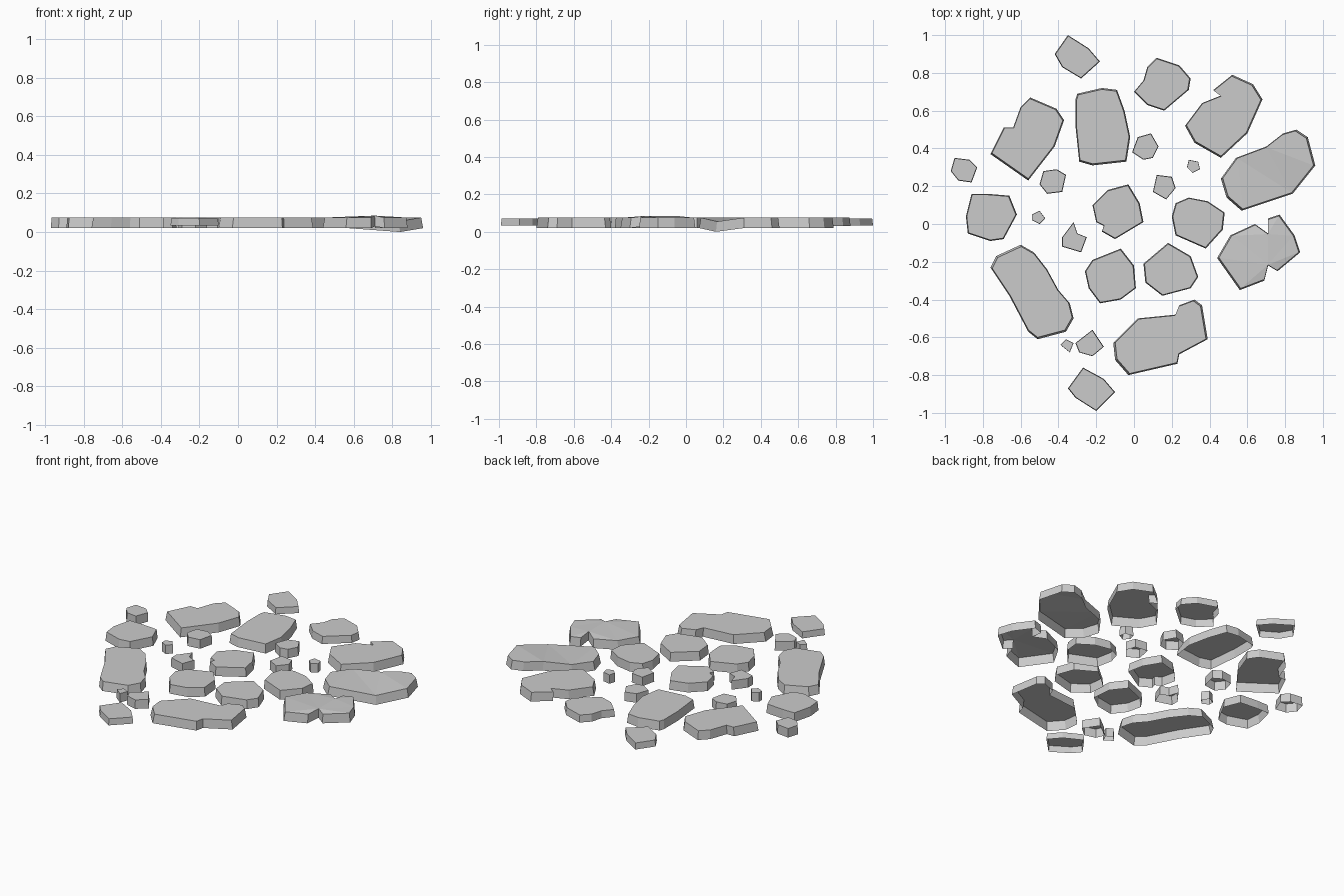
import bpy
import bmesh
from mathutils import Vector

cube = bpy.data.objects.get("Cube")
if cube:
    bpy.data.objects.remove(cube, do_unlink=True)

# Single stone colour
grey = bpy.data.materials.new("stone_grey")
grey.use_nodes = True
grey_colour = (0.6, 0.6, 0.6, 1)
grey.diffuse_color = grey_colour
grey.node_tree.nodes["Principled BSDF"].inputs["Base Color"].default_value = grey_colour

CM = 0.01
TAPER = 0.96


def stone(name, outline, bottom=2.0, top=7.5):
    """Open-bottomed slab: a ground outline raised to a slightly smaller top.
    Points are in hundredths; an optional third value lifts a corner."""
    corners = [Vector((p[0], p[1], p[2] if len(p) > 2 else 0)) for p in outline]
    centre = sum(corners, Vector()) / len(corners)
    bm = bmesh.new()
    lower, upper = [], []
    for c in corners:
        lift = Vector((0, 0, c.z))
        flat = Vector((c.x, c.y, 0))
        middle = Vector((centre.x, centre.y, 0))
        lower.append(bm.verts.new((flat + lift + Vector((0, 0, bottom))) * CM))
        inner = middle.lerp(flat, TAPER)
        upper.append(bm.verts.new((inner + lift + Vector((0, 0, top))) * CM))
    # Side walls, then the top cap
    for i in range(len(corners)):
        j = (i + 1) % len(corners)
        bm.faces.new((lower[i], upper[i], upper[j], lower[j]))
    cap = bm.faces.new(list(reversed(upper)))
    bm.normal_update()
    if cap.normal.z < 0:
        bmesh.ops.reverse_faces(bm, faces=bm.faces[:])
    bmesh.ops.triangulate(bm, faces=[cap])
    mesh = bpy.data.meshes.new(name)
    bm.to_mesh(mesh)
    bm.free()
    mesh.materials.append(grey)
    obj = bpy.data.objects.new(name, mesh)
    bpy.context.collection.objects.link(obj)
    return obj


# Thin end stones
stone("back_end_stone", [(-35, 100), (-24, 93), (-18, 86), (-28, 77), (-38, 83), (-42, 90)],
      bottom=3.3, top=7.2)
stone("front_end_stone", [(-27, -76), (-16, -82), (-10, -89), (-20, -99), (-31, -92), (-35, -87)],
      bottom=3.3, top=7.2)

# Large slabs around the rim
stone("back_left_slab", [(52, 79), (63, 74), (68, 66), (60, 48), (46, 35), (32, 43),
                         (27, 52), (36, 64), (46, 68), (42, 71)])
stone("back_right_slab", [(-55, 67), (-41, 61), (-37, 55), (-42, 41), (-56, 23),
                          (-76, 37), (-69, 51), (-64, 51), (-60, 62)])
stone("back_middle_slab", [(-30, 69), (-17, 72), (-9, 71), (-5, 60), (-2, 46), (-4, 33),
                           (-22, 31), (-29, 33), (-31, 52), (-31, 66)])
stone("left_sagging_slab", [(86, 50), (92, 46), (96, 31), (84, 16, -2), (57, 7), (49, 14),
                            (46, 24), (54, 35), (70, 41), (79, 48)])
stone("left_cracked_slab", [(44, -18), (51, -6), (64, 0), (71, -5, 1), (71, 3), (77, 5),
                            (85, -6), (88, -15), (76, -25), (71, -22, 1), (69, -30), (56, -35)])
stone("front_right_slab", [(-60, -11), (-53, -15), (-46, -24), (-40, -35), (-34, -42),
                           (-32, -50), (-36, -57), (-51, -61), (-56, -57), (-66, -38),
                           (-76, -23), (-73, -17)])
stone("front_left_slab", [(32, -40), (36, -43), (39, -61), (24, -69), (23, -74), (-3, -80),
                          (-10, -72), (-11, -63), (2, -50), (22, -48), (24, -43)])

# Medium stones
stone("back_stone", [(12, 88), (24, 84), (30, 77), (29, 71), (16, 60), (7, 63),
                     (0, 70), (5, 76), (7, 83)], bottom=3.0)
stone("right_stone", [(-86, 16), (-78, 16), (-66, 15), (-62, 5), (-69, -8), (-76, -9),
                      (-88, -5), (-89, 4)])
stone("centre_stone", [(-22, 10), (-14, 18), (-3, 21), (3, 11), (5, 1), (-10, -8),
                       (-17, -4), (-16, -1), (-20, 1)])
stone("left_stone", [(29, 14), (39, 12), (48, 6), (47, -3), (38, -13), (22, -6),
                     (20, 4), (22, 11)])
stone("front_middle_stone", [(-22, -19), (-7, -13), (0, -22), (1, -34), (-7, -40),
                             (-18, -42), (-24, -34), (-26, -25)])
stone("front_left_stone", [(18, -10), (30, -17), (34, -28), (30, -34), (15, -38),
                           (6, -31), (5, -21)])

# Small filler cobbles
stone("back_cobble", [(2, 46), (9, 48), (13, 41), (10, 35), (5, 34), (-1, 38)])
stone("left_cobble", [(12, 26), (20, 25), (22, 19), (17, 13), (10, 17)])
stone("far_right_cobble", [(-95, 35), (-87, 34), (-83, 30), (-86, 22), (-93, 23), (-97, 28)])
stone("right_cobble", [(-48, 28), (-41, 29), (-36, 26), (-38, 17), (-46, 16), (-50, 21)])
stone("middle_cobble", [(-32, 1), (-30, -5), (-25, -7), (-28, -15), (-38, -12), (-38, -7)])
stone("front_cobble", [(-31, -63), (-22, -56), (-16, -65), (-22, -70), (-29, -68)])

# Tiny pebbles
stone("left_pebble", [(29, 34), (34, 33), (35, 29), (31, 27), (28, 30)])
stone("right_pebble", [(-54, 5), (-50, 7), (-47, 3), (-50, 0), (-54, 2)])
stone("front_pebble", [(-36, -61), (-32, -63), (-34, -68), (-39, -64)])
